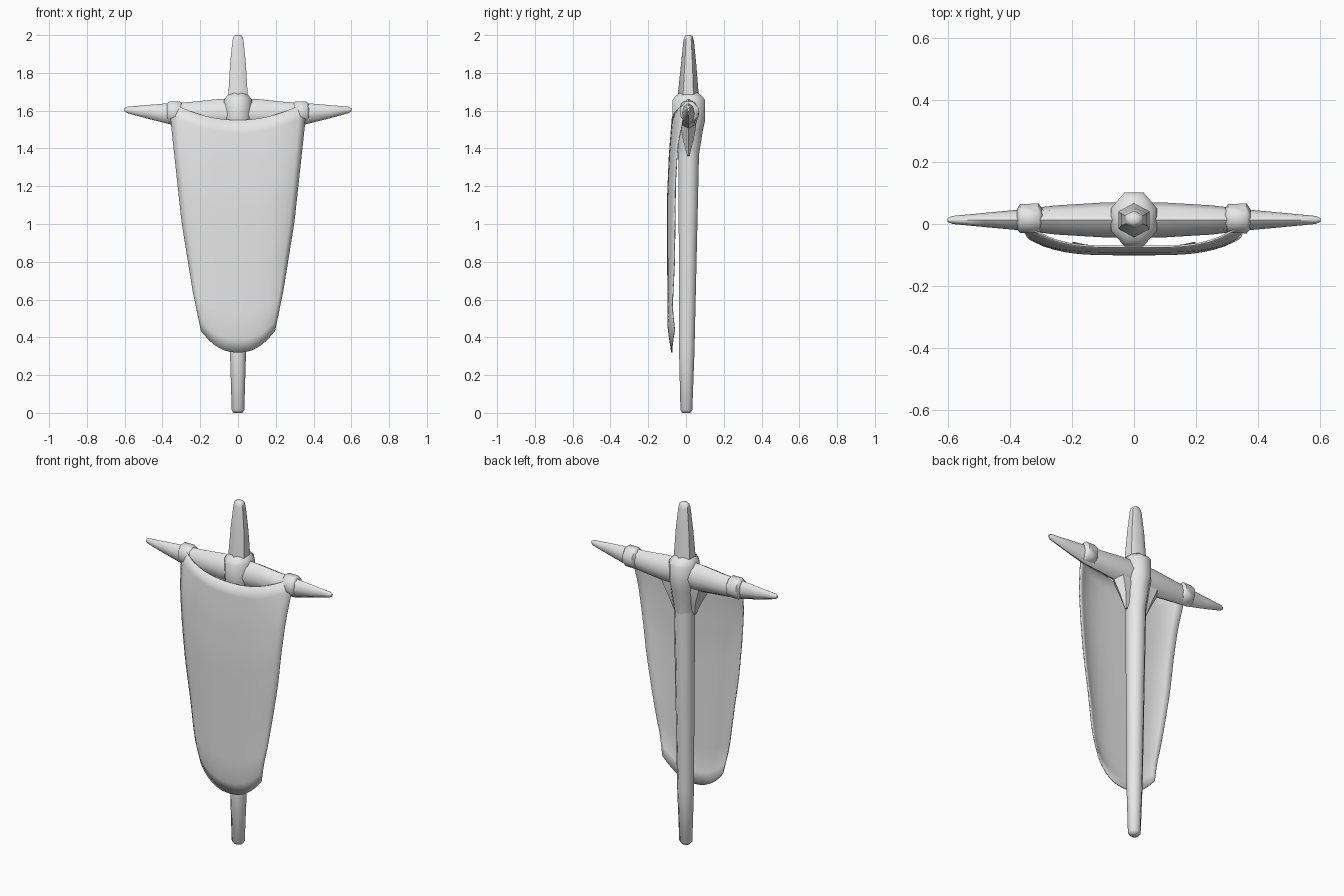
import bpy, bmesh, math
from mathutils import Vector

if "Cube" in bpy.data.objects:
    bpy.data.objects.remove(bpy.data.objects["Cube"])

grey = bpy.data.materials.new("plain grey")
grey.diffuse_color = (0.8, 0.8, 0.8, 1)
grey.use_nodes = True
grey.node_tree.nodes["Principled BSDF"].inputs["Base Color"].default_value = grey.diffuse_color


def finish(bm, name, angle=55):
    bmesh.ops.recalc_face_normals(bm, faces=bm.faces)
    me = bpy.data.meshes.new(name)
    bm.to_mesh(me)
    bm.free()
    ob = bpy.data.objects.new(name, me)
    bpy.context.collection.objects.link(ob)
    me.materials.append(grey)
    bpy.ops.object.select_all(action='DESELECT')
    ob.select_set(True)
    bpy.context.view_layer.objects.active = ob
    bpy.ops.object.shade_smooth_by_angle(angle=math.radians(angle))
    return ob


def loft(name, axis, sections, sides=8, turn=0.0, angle=55):
    """Capped tube; each section is (x, y, z, radius a, radius b)."""
    a, b = ((Vector((1, 0, 0)), Vector((0, 1, 0))) if axis == 'Z'
            else (Vector((0, 1, 0)), Vector((0, 0, 1))))
    bm = bmesh.new()
    rings = []
    for x, y, z, ra, rb in sections:
        ring = []
        for i in range(sides):
            t = 2 * math.pi * i / sides + turn
            ring.append(bm.verts.new(Vector((x, y, z)) + a * ra * math.cos(t) + b * rb * math.sin(t)))
        rings.append(ring)
    for r, s in zip(rings, rings[1:]):
        for i in range(sides):
            j = (i + 1) % sides
            bm.faces.new((r[i], r[j], s[j], s[i]))
    bm.faces.new(rings[0])
    bm.faces.new(rings[-1])
    return finish(bm, name, angle)


def lerp(table, v):
    for (a, p), (b, q) in zip(table, table[1:]):
        if v <= b:
            return p + (q - p) * (v - a) / (b - a)
    return table[-1][1]


# upright pole and tapering top spike
loft("pole", 'Z', [(0, 0.002, 0.0, 0.025, 0.022), (0, 0.002, 0.015, 0.036, 0.034),
                   (0, 0.004, 0.32, 0.046, 0.044), (0, 0.01, 0.9, 0.052, 0.052),
                   (0, 0.014, 1.4, 0.058, 0.06), (0, 0.014, 1.6, 0.058, 0.06)],
     8, math.pi / 8)
loft("top_spike", 'Z', [(0, 0.014, 1.62, 0.06, 0.06), (0, 0.012, 1.70, 0.058, 0.054),
                        (0, 0.014, 1.85, 0.048, 0.04), (0, 0.014, 1.97, 0.034, 0.028),
                        (0, 0.014, 1.992, 0.028, 0.022), (0, 0.014, 2.0, 0.014, 0.012)],
     6, math.pi / 6)

# central hub, blending into the pole below
loft("hub", 'Z', [(0, 0.014, 1.36, 0.055, 0.058), (0, 0.016, 1.50, 0.072, 0.08),
                  (0, 0.015, 1.55, 0.08, 0.094), (0, 0.015, 1.655, 0.08, 0.094),
                  (0, 0.015, 1.675, 0.066, 0.078), (0, 0.014, 1.695, 0.046, 0.05)],
     8, math.pi / 8)

# crossbar with pointed ends
half = [(0.6, 1.605, 0.006, 0.008), (0.585, 1.604, 0.013, 0.017), (0.48, 1.594, 0.023, 0.036),
        (0.36, 1.584, 0.034, 0.056), (0.25, 1.582, 0.047, 0.064), (0.1, 1.582, 0.056, 0.08)]
full = [(-x, z, a, b) for x, z, a, b in half] + [h for h in reversed(half)]
loft("crossbar", 'X', [(x, 0.013, z, a, b) for x, z, a, b in full], 8)

for s, side in ((-1, "left"), (1, "right")):
    # gusset under the crossbar beside the pole
    loft("gusset_" + side, 'Z', [(s * 0.08, 0.012, 1.58, 0.11, 0.05),
                                 (s * 0.075, 0.012, 1.50, 0.07, 0.045),
                                 (s * 0.065, 0.012, 1.43, 0.04, 0.028),
                                 (s * 0.065, 0.012, 1.36, 0.008, 0.006)], 6, 0, 40)
    # cloth loop wrapped over the crossbar
    c = s * 0.335
    loft("loop_" + side, 'X', [(c - 0.042, 0.016, 1.588, 0.035, 0.05),
                               (c - 0.032, 0.018, 1.592, 0.05, 0.06),
                               (c + 0.028, 0.018, 1.592, 0.052, 0.06),
                               (c + 0.04, 0.016, 1.588, 0.035, 0.05)], 8, math.pi / 8)

# hanging cloth: sagging top edge, rounded bottom, sides bent back
WIDTH = [(0, 0.195), (0.17, 0.238), (0.48, 0.298), (0.94, 0.358), (1, 0.348)]
DEPTH = [(0, -0.075), (0.1, -0.095), (0.65, -0.098), (0.85, -0.088), (1, -0.073)]
BACK = [(0, 0.015), (0.3, 0.035), (0.8, 0.045), (1, 0.075)]
NU, NV = 20, 18
bm = bmesh.new()
grid = []
for j in range(NV + 1):
    v = j / NV
    row = []
    for i in range(NU + 1):
        u = 2 * i / NU - 1
        low = 0.32 + 0.115 * abs(u) ** 2.3
        high = 1.55 + 0.09 * u * u
        row.append(bm.verts.new((u * lerp(WIDTH, v), lerp(DEPTH, v) + lerp(BACK, v) * u ** 4,
                                 low + (high - low) * v)))
    grid.append(row)
for j in range(NV):
    for i in range(NU):
        bm.faces.new((grid[j][i], grid[j][i + 1], grid[j + 1][i + 1], grid[j + 1][i]))
cloth = finish(bm, "cloth_banner")
mod = cloth.modifiers.new("thickness", 'SOLIDIFY')
mod.thickness = 0.006
mod.offset = 0
